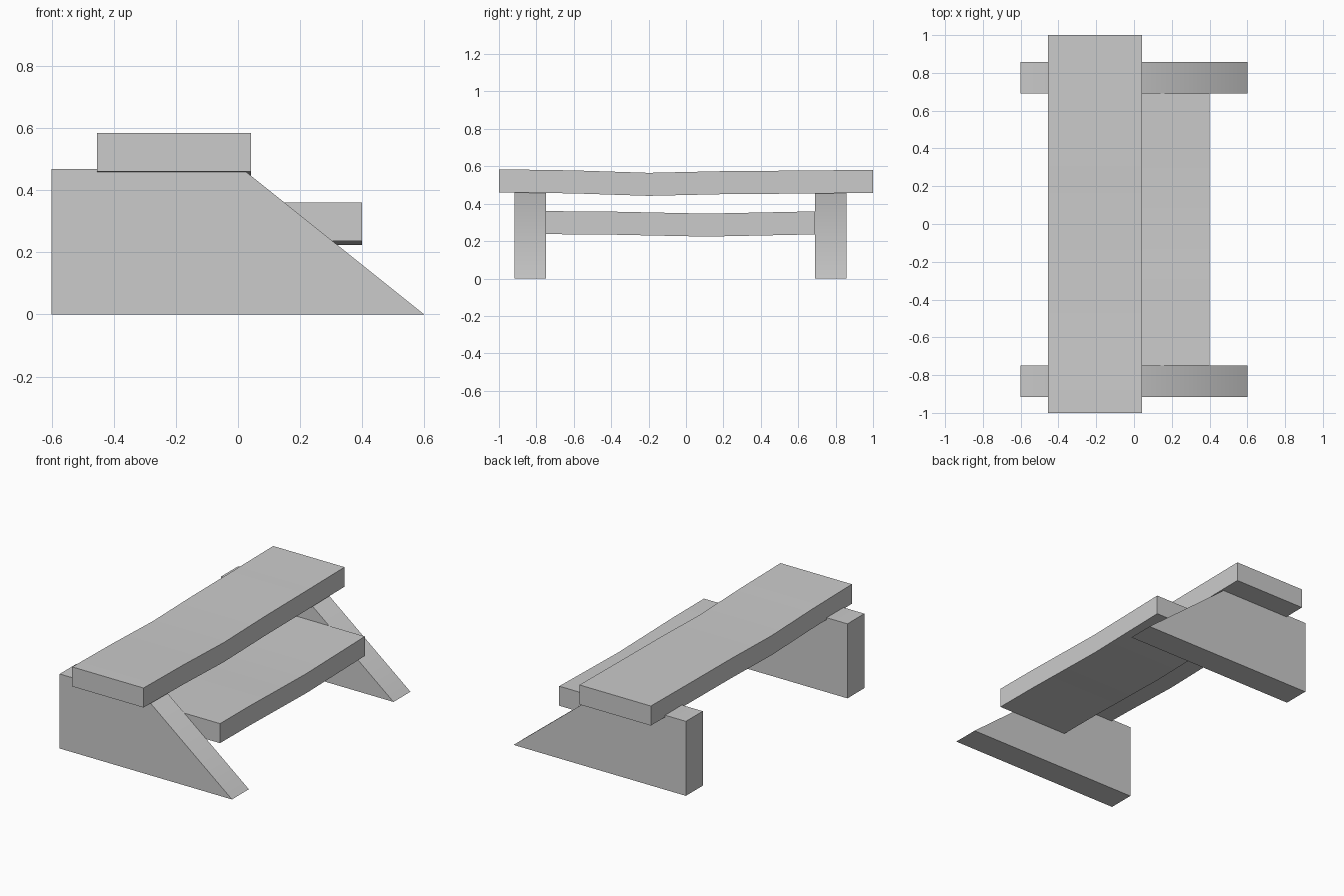
import bpy
import bmesh
from math import radians
from mathutils import Vector

cube = bpy.data.objects.get("Cube")
if cube:
    bpy.data.objects.remove(cube, do_unlink=True)

grey = bpy.data.materials.new("plain_grey")
grey.use_nodes = True
colour = (0.6, 0.6, 0.6, 1)
grey.diffuse_color = colour
grey.node_tree.nodes["Principled BSDF"].inputs["Base Color"].default_value = colour


def extrude_profile(name, points, offset):
    """Make a solid by extruding a closed outline along an offset."""
    bm = bmesh.new()
    face = bm.faces.new([bm.verts.new(p) for p in points])
    result = bmesh.ops.extrude_face_region(bm, geom=[face])
    moved = [v for v in result["geom"] if isinstance(v, bmesh.types.BMVert)]
    bmesh.ops.translate(bm, verts=moved, vec=Vector(offset))
    bmesh.ops.recalc_face_normals(bm, faces=bm.faces)
    mesh = bpy.data.meshes.new(name)
    bm.to_mesh(mesh)
    bm.free()
    mesh.materials.append(grey)
    obj = bpy.data.objects.new(name, mesh)
    bpy.context.collection.objects.link(obj)
    # Soften shallow bends, keep corners sharp
    bpy.ops.object.select_all(action='DESELECT')
    obj.select_set(True)
    bpy.context.view_layer.objects.active = obj
    bpy.ops.object.shade_smooth_by_angle(angle=radians(45))
    return obj


def sagging_plank(name, x, width, top_line, thickness=0.123):
    """Plank along y whose worn top line is repeated underneath."""
    top = [(x, y, z) for y, z in top_line]
    bottom = [(x, y, z - thickness) for y, z in reversed(top_line)]
    return extrude_profile(name, top + bottom, (width, 0, 0))


# Wedge-shaped end supports
wedge = [(-0.6, 0), (0.6, 0), (0.014, 0.469), (-0.6, 0.469)]
for name, y in (("front_support", -0.917), ("back_support", 0.69)):
    extrude_profile(name, [(px, y, pz) for px, pz in wedge], (0, 0.168, 0))

# Upper and lower worn planks
sagging_plank("upper_plank", -0.455, 0.497,
              [(-1, 0.584), (-0.6, 0.578), (-0.2, 0.565),
               (0.2, 0.574), (0.6, 0.577), (1, 0.581)])
sagging_plank("lower_plank", -0.093, 0.493,
              [(-0.75, 0.36), (-0.46, 0.359), (-0.18, 0.353),
               (0.11, 0.347), (0.4, 0.353), (0.69, 0.359)])
